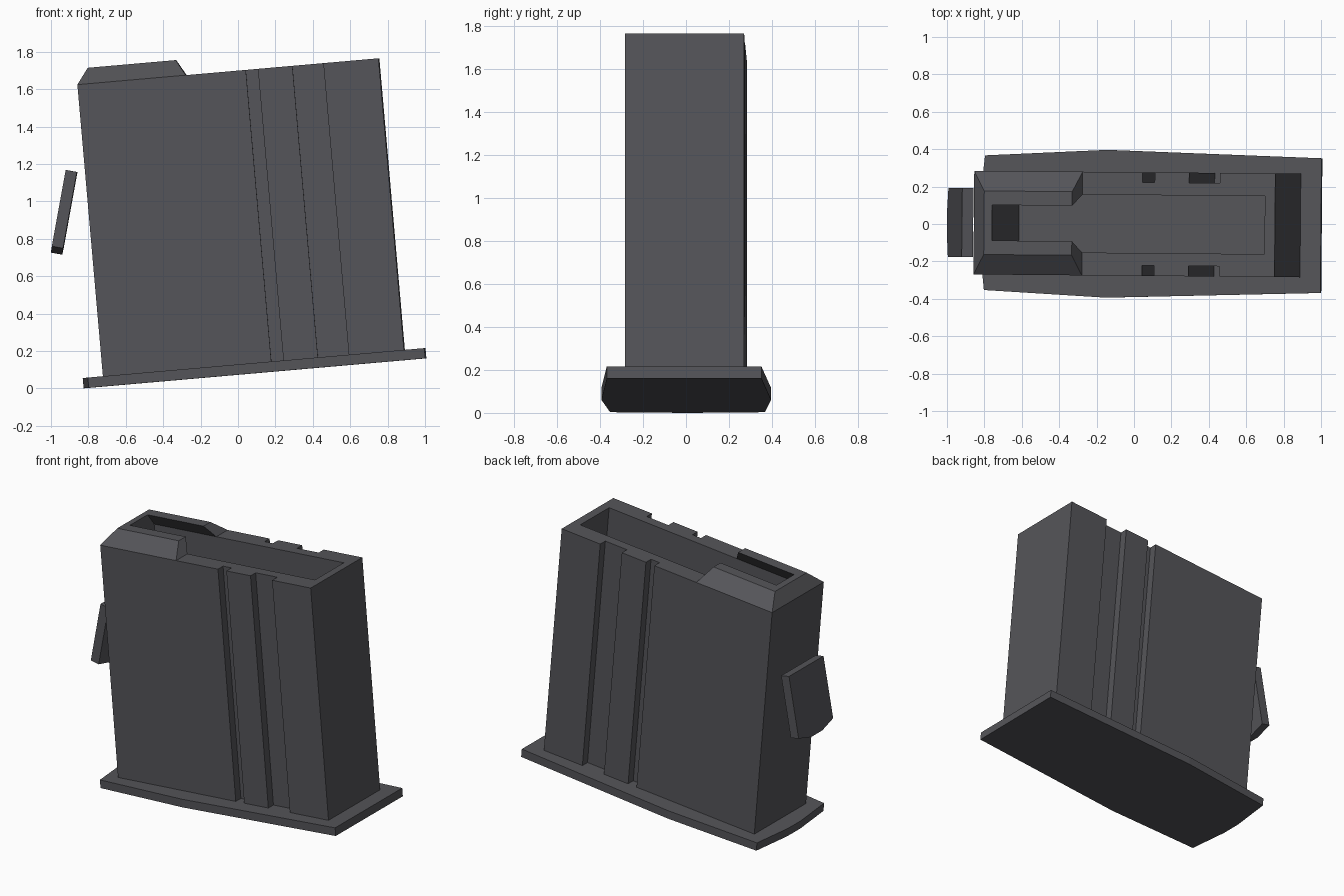
import bpy, bmesh
from math import radians
from mathutils import Matrix

cube = bpy.data.objects.get("Cube")
if cube:
    bpy.data.objects.remove(cube)

gray = bpy.data.materials.new("dark_gray_metal")
gray.use_nodes = True
COLOR = (0.09, 0.09, 0.1, 1)
gray.diffuse_color = COLOR
gray.node_tree.nodes["Principled BSDF"].inputs["Base Color"].default_value = COLOR


def frame(x, z, tilt):
    """Placement of a part: tilted in the side plane, with a slight turn about z."""
    return (Matrix.Rotation(radians(-0.5), 4, "Z") @ Matrix.Translation((x, 0, z))
            @ Matrix.Rotation(radians(-tilt), 4, "Y"))


def half_loft(name, low, z0, z1, place, high=None):
    """Loft a half outline between two heights and mirror it across y = 0."""
    high = high or low
    bm = bmesh.new()
    a = [bm.verts.new((x, y, z0)) for x, y in low]
    b = [bm.verts.new((x, y, z1)) for x, y in high]
    bm.faces.new(a)
    bm.faces.new(b)
    n = len(a)
    for i in range(n):
        j = (i + 1) % n
        if abs(low[i][1]) + abs(low[j][1]) > 0:   # leave the seam open
            bm.faces.new((a[i], a[j], b[j], b[i]))
    # mirrored half, welded at the seam
    geom = bm.verts[:] + bm.edges[:] + bm.faces[:]
    copy = bmesh.ops.duplicate(bm, geom=geom)["geom"]
    for v in copy:
        if isinstance(v, bmesh.types.BMVert):
            v.co.y = -v.co.y
    bmesh.ops.remove_doubles(bm, verts=bm.verts[:], dist=0.0005)
    bmesh.ops.recalc_face_normals(bm, faces=bm.faces[:])
    mesh = bpy.data.meshes.new(name)
    bm.to_mesh(mesh)
    bm.free()
    mesh.materials.append(gray)
    ob = bpy.data.objects.new(name, mesh)
    bpy.context.collection.objects.link(ob)
    ob.matrix_world = place
    return ob


LENGTH, HEIGHT = 1.616, 1.565
WIDE, INNER, GROOVE = 0.277, 0.155, 0.222
BACK, FRONT = 0.105, LENGTH - 0.055
body_frame = frame(-0.72, 0.065, 5)

# box body: open at the top, two vertical grooves on each side
outline = [(0, 0), (0, WIDE)]
for start, end in ((0.904, 0.969), (1.154, 1.32)):
    outline += [(start, WIDE), (start, GROOVE), (end, GROOVE), (end, WIDE)]
outline += [(LENGTH, WIDE), (LENGTH, 0), (FRONT, 0), (FRONT, INNER),
            (BACK, INNER), (BACK, 0)]
half_loft("box_body", outline, 0, HEIGHT, body_frame)

# feed lips: a tapered collar, open toward the middle
lip_low = [(0, 0), (0, WIDE), (0.582, WIDE), (0.582, INNER), (BACK, INNER), (BACK, 0)]
lip_high = [(0.062, 0), (0.062, 0.17), (0.534, 0.17), (0.534, 0.095),
            (BACK, 0.095), (BACK, 0)]
half_loft("feed_lips", lip_low, HEIGHT, HEIGHT + 0.085, body_frame, lip_high)

# floor plate
plate = [(-0.11, 0), (-0.11, 0.07), (-0.08, 0.36), (0.575, 0.395), (1.726, 0.36), (1.726, 0)]
half_loft("floor_plate", plate, -0.055, 0, body_frame)

# loose release tab beside the body
tab = [(0, 0), (0, 0.06), (0.035, 0.185), (0.449, 0.185), (0.449, 0)]
half_loft("release_tab", tab, 0, 0.061, frame(-0.94, 0.715, 79.7))
